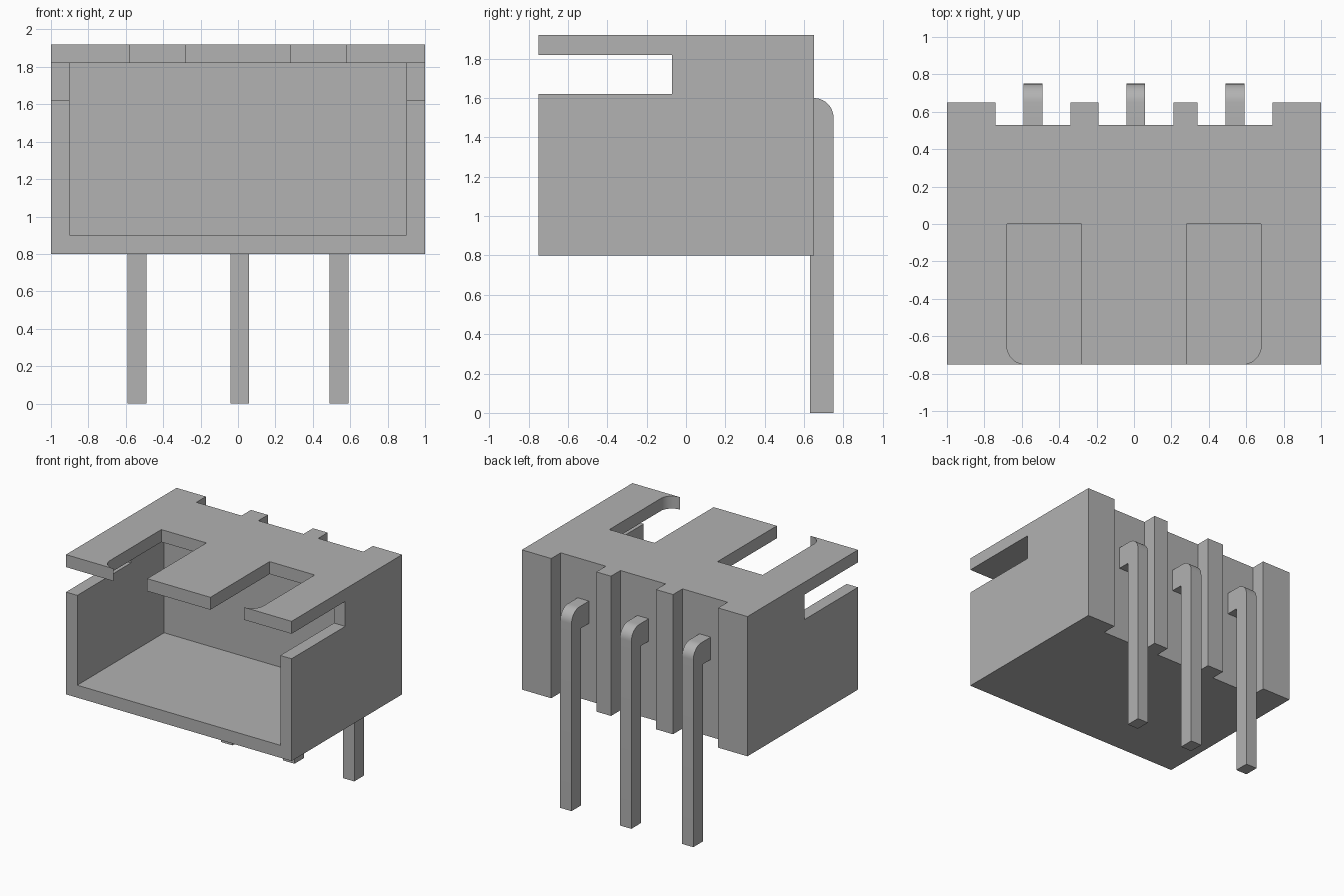
import bpy, bmesh
from math import sin, cos, pi
from mathutils import Vector

cube = bpy.data.objects.get("Cube")
if cube:
    bpy.data.objects.remove(cube, do_unlink=True)

grey = bpy.data.materials.new("light_grey")
grey.use_nodes = True
COLOUR = (0.445, 0.445, 0.445, 1)
grey.diffuse_color = COLOUR
grey.node_tree.nodes["Principled BSDF"].inputs["Base Color"].default_value = COLOUR


def prism(name, outline, axis, low, high):
    """Extrude a 2D outline along the x or z axis."""
    def place(a, b):
        return Vector((low, a, b)) if axis == "x" else Vector((a, b, low))
    bm = bmesh.new()
    face = bm.faces.new([bm.verts.new(place(a, b)) for a, b in outline])
    step = Vector((high - low, 0, 0)) if axis == "x" else Vector((0, 0, high - low))
    new = bmesh.ops.extrude_face_region(bm, geom=[face])["geom"]
    bmesh.ops.translate(bm, vec=step, verts=[v for v in new if isinstance(v, bmesh.types.BMVert)])
    bmesh.ops.recalc_face_normals(bm, faces=bm.faces)
    mesh = bpy.data.meshes.new(name)
    bm.to_mesh(mesh)
    bm.free()
    mesh.materials.append(grey)
    obj = bpy.data.objects.new(name, mesh)
    bpy.context.collection.objects.link(obj)
    return obj


def box(name, x, y, z):
    return prism(name, [(x[0], y[0]), (x[1], y[0]), (x[1], y[1]), (x[0], y[1])], "z", *z)


def arc(cx, cy, radius, start, end, steps=10):
    angles = [start + (end - start) * i / steps for i in range(steps + 1)]
    return [(cx + radius * cos(t), cy + radius * sin(t)) for t in angles]


def select(obj):
    bpy.ops.object.select_all(action="DESELECT")
    obj.select_set(True)
    bpy.context.view_layer.objects.active = obj


def cut(target, cutter):
    cutter.hide_render = True
    mod = target.modifiers.new("cut", "BOOLEAN")
    mod.operation, mod.solver, mod.object = "DIFFERENCE", "EXACT", cutter
    select(target)
    bpy.ops.object.modifier_apply(modifier=mod.name)
    bpy.data.objects.remove(cutter, do_unlink=True)


# Housing with its front cavity and the slots in both side walls
housing = box("housing", (-1, 1), (-0.75, 0.65), (0.8, 1.92))
cut(housing, box("cavity", (-0.9, 0.9), (-0.9, 0.35), (0.9, 1.82)))
cut(housing, box("side_slot", (-1.1, 1.1), (-0.9, -0.07), (1.62, 1.82)))

# Roof notches, each with a rounded hook at the outer front corner
notch = [(0.28, -0.9), (0.28, 0), (0.68, 0)]
notch += arc(0.58, -0.65, 0.1, 0, -pi / 2) + [(0.58, -0.9)]
for side in (-1, 1):
    cut(housing, prism("roof_notch", [(side * x, y) for x, y in notch], "z", 1.7, 2))

# Vertical grooves in the back wall
for x0, x1 in ((-0.74, -0.34), (-0.19, 0.21), (0.34, 0.74)):
    cut(housing, box("back_groove", (x0, x1), (0.53, 0.8), (0.7, 2)))

# Bent pins: one side profile repeated behind each groove
profile = [(0.53, 1.42), (0.63, 1.42), (0.63, 0), (0.75, 0)]
profile += arc(0.65, 1.5, 0.1, 0, pi / 2) + [(0.53, 1.6)]
for name, x in (("right_pin", -0.54), ("middle_pin", 0.01), ("left_pin", 0.54)):
    pin = prism(name, profile, "x", x - 0.05, x + 0.05)
    select(pin)
    bpy.ops.object.shade_smooth_by_angle(angle=pi / 6)

select(housing)
bpy.ops.object.shade_smooth_by_angle(angle=pi / 6)
